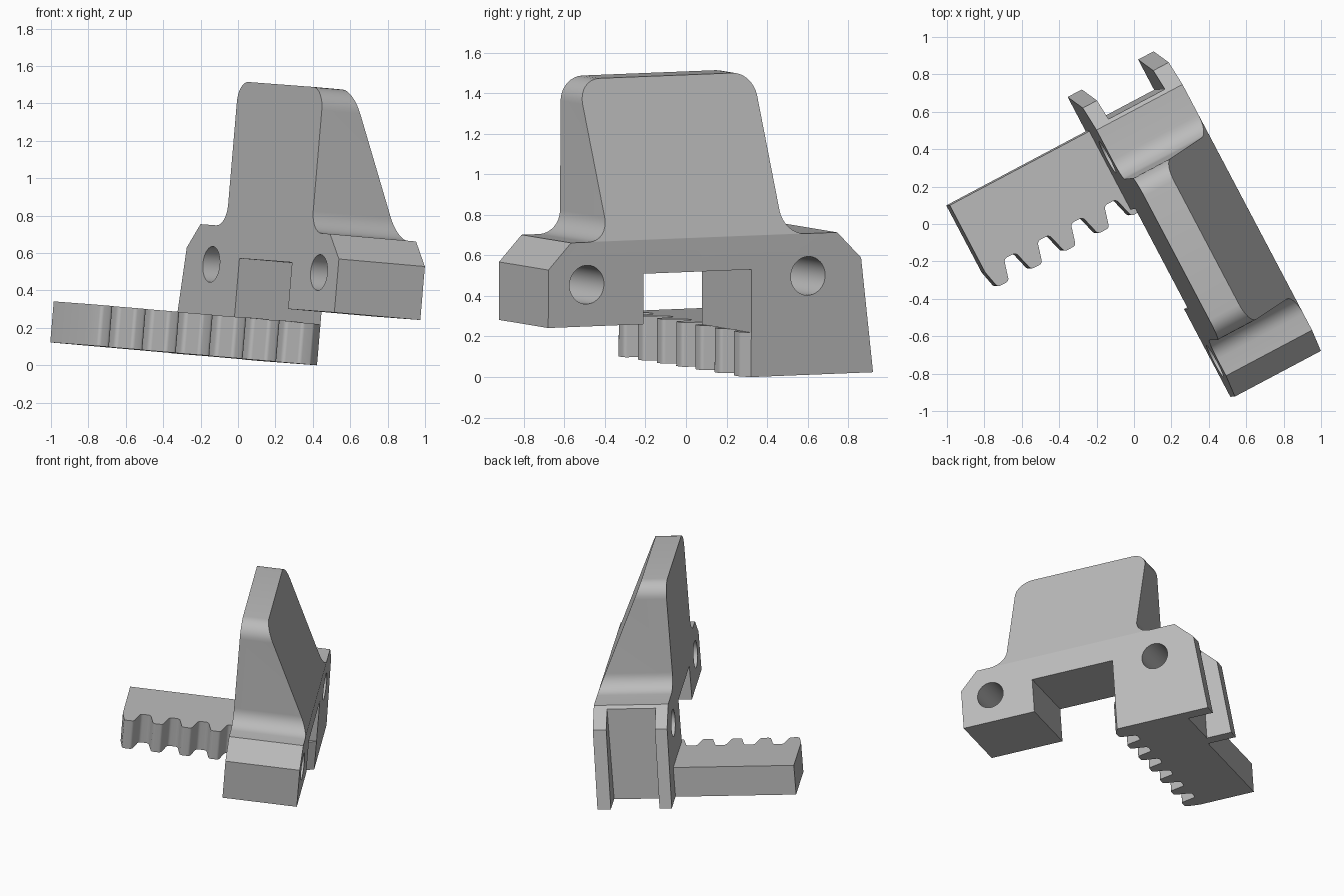
import bpy, bmesh, math
from mathutils import Vector, Matrix

cube = bpy.data.objects.get("Cube")
if cube:
    bpy.data.objects.remove(cube, do_unlink=True)

# Single plain grey
grey = bpy.data.materials.new("plain grey")
grey.use_nodes = True
grey.diffuse_color = (0.5, 0.5, 0.5, 1)
grey.node_tree.nodes["Principled BSDF"].inputs["Base Color"].default_value = (0.5, 0.5, 0.5, 1)

# Part frame: u across the bracket, v along it, w up, slightly tilted
W = Vector((0.085, 0.005, 1)).normalized()
U = Vector((math.cos(math.radians(27.8)), math.sin(math.radians(27.8)), 0))
U = (U - W * U.dot(W)).normalized()
V = W.cross(U)
FRAME = Matrix((U, V, W)).transposed().to_4x4()

THICK = 0.522      # bracket thickness
BASE = 0.037       # underside of leg and rack
RACK_TOP = 0.257
SHOULDER = 0.737


def rounded(points, steps=8):
    """Replace every corner (a, b, radius) by an arc."""
    out = []
    for i, (a, b, r) in enumerate(points):
        p = Vector((a, b))
        if not r:
            out.append(p)
            continue
        d0 = (Vector(points[i - 1][:2]) - p).normalized()
        d1 = (Vector(points[(i + 1) % len(points)][:2]) - p).normalized()
        half = d0.angle(d1) / 2
        centre = p + (d0 + d1).normalized() * (r / math.sin(half))
        run = r / math.tan(half)
        start, end = p + d0 * run - centre, p + d1 * run - centre
        sweep = start.angle_signed(end)
        for k in range(steps + 1):
            out.append(centre + Matrix.Rotation(-sweep * k / steps, 2) @ start)
    return out


def prism(name, outline, lift, offset, cut=None):
    """Extrude a flat outline, optionally slicing it with a plane."""
    bm = bmesh.new()
    face = bm.faces.new([bm.verts.new(lift(p)) for p in outline])
    ext = bmesh.ops.extrude_face_region(bm, geom=[face])
    bmesh.ops.translate(bm, vec=offset,
                        verts=[g for g in ext["geom"] if isinstance(g, bmesh.types.BMVert)])
    if cut:
        geom = bm.verts[:] + bm.edges[:] + bm.faces[:]
        res = bmesh.ops.bisect_plane(bm, geom=geom, plane_co=cut[0], plane_no=cut[1], clear_outer=True)
        rim = [g for g in res["geom_cut"] if isinstance(g, bmesh.types.BMEdge) and g.is_boundary]
        bmesh.ops.contextual_create(bm, geom=rim)
    bmesh.ops.recalc_face_normals(bm, faces=bm.faces)
    mesh = bpy.data.meshes.new(name)
    bm.to_mesh(mesh)
    bm.free()
    mesh.materials.append(grey)
    obj = bpy.data.objects.new(name, mesh)
    bpy.context.collection.objects.link(obj)
    obj.matrix_world = FRAME
    return obj


def activate(obj):
    bpy.ops.object.select_all(action="DESELECT")
    obj.select_set(True)
    bpy.context.view_layer.objects.active = obj


def subtract(target, cutter):
    cutter.hide_render = True
    bpy.context.view_layer.update()
    mod = target.modifiers.new("cut", "BOOLEAN")
    mod.operation, mod.solver, mod.object = "DIFFERENCE", "EXACT", cutter
    activate(target)
    bpy.ops.object.modifier_apply(modifier=mod.name)
    bpy.data.objects.remove(cutter, do_unlink=True)


def side(p):
    return Vector((0, p.x, p.y))


# Bracket: side profile with leg, slot, block, shoulders and tapered fin
profile = [
    (0.2, BASE, 0), (0.768, BASE, 0), (0.698, 0.607, 0), (0.564, SHOULDER, 0),
    (0.268, SHOULDER, 0.115), (0.268, 1.514, 0.11),
    (-0.708, 1.514, 0.12), (-0.708, SHOULDER, 0.115),
    (-0.922, SHOULDER, 0), (-1.047, 0.607, 0), (-1.047, 0.32, 0),
    (-0.516, 0.32, 0), (-0.516, 0.57, 0), (0.087, 0.57, 0),
    (0.087, RACK_TOP, 0), (0.2, RACK_TOP, 0),
]
slope = (THICK - 0.18) / (1.514 - SHOULDER)
bracket = prism("bracket", rounded(profile), side, (THICK, 0, 0),
                cut=((THICK, 0, SHOULDER), Vector((1, 0, slope)).normalized()))

# Two bolt holes through the bracket
for v in (-0.833, 0.402):
    ring = [Vector((v + 0.096 * math.cos(math.tau * k / 40),
                    0.527 + 0.096 * math.sin(math.tau * k / 40))) for k in range(40)]
    subtract(bracket, prism("hole_cutter", ring, lambda p: side(p) - Vector((0.2, 0, 0)), (1, 0, 0)))

# Channel down the end of the leg, leaving two ribs
channel = [Vector(c) for c in ((0.585, -0.2), (1, -0.2), (1, 1), (0.585, 1))]
subtract(bracket, prism("channel_cutter", channel, lambda p: side(p) + Vector((0.086, 0, 0)),
                        (0.342, 0, 0)))

# Toothed rack: teeth run along the arm and across the foot of the leg
TIP, ROOT, PITCH = 0.053, 0.17, 0.203
outline = [(0, 0.2, 0), (0, 0.56, 0), (-0.847, 0.56, 0), (-0.847, ROOT - 0.015, 0)]
for k in range(7):
    c = -0.79 + PITCH * k
    if k:
        outline.append((c - 0.066, ROOT, 0.025))
    outline += [(c - 0.034, TIP, 0.022), (c + 0.034, TIP, 0.022)]
    if k < 6:
        outline.append((c + 0.066, ROOT, 0.025))
outline += [(THICK, 0.087, 0), (THICK, 0.2, 0)]
rack = prism("toothed_rack", rounded(outline, 5), lambda p: Vector((p.x, p.y, BASE)),
             (0, 0, RACK_TOP - BASE))

for obj in (bracket, rack):
    activate(obj)
    bpy.ops.object.shade_smooth_by_angle(angle=math.radians(25))
